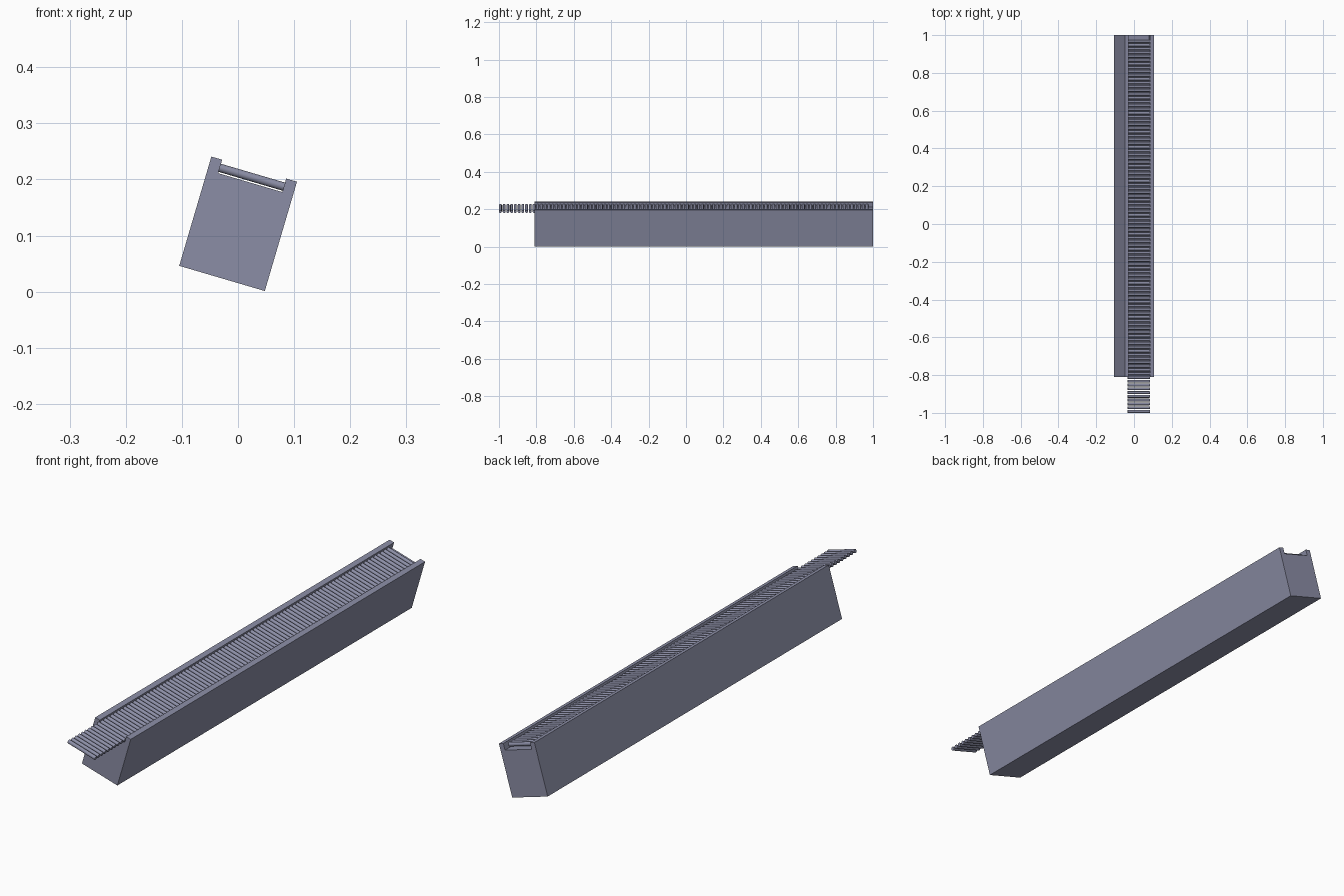
import bpy, bmesh, math
from mathutils import Matrix, Vector

if "Cube" in bpy.data.objects:
    bpy.data.objects.remove(bpy.data.objects["Cube"])

TILT = math.radians(16.4)          # whole conveyor leans sideways about its length
ORIGIN = Vector((-0.0285, 0, 0.0235))
W, H, LIP, FLOOR = 0.159, 0.203, 0.02, 0.178
Y0, Y1 = -0.81, 1.0
PLACE = Matrix.Translation(ORIGIN) @ Matrix.Rotation(TILT, 4, 'Y')

mat = bpy.data.materials.new("slate_grey")
mat.diffuse_color = (0.26, 0.27, 0.38, 1)
mat.use_nodes = True
mat.node_tree.nodes["Principled BSDF"].inputs["Base Color"].default_value = mat.diffuse_color


def finish(name, bm):
    bmesh.ops.transform(bm, matrix=PLACE, verts=bm.verts)
    bmesh.ops.recalc_face_normals(bm, faces=bm.faces)
    me = bpy.data.meshes.new(name)
    bm.to_mesh(me)
    bm.free()
    me.materials.append(mat)
    ob = bpy.data.objects.new(name, me)
    bpy.context.collection.objects.link(ob)
    return ob


# Conveyor bed: block with a shallow trough between two lips
a, b = W / 2, W / 2 - LIP
profile = [(-a, 0), (a, 0), (a, H), (b, H), (b, FLOOR), (-b, FLOOR), (-b, H), (-a, H)]
bm = bmesh.new()
face = bm.faces.new([bm.verts.new((x, Y0, z)) for x, z in profile])
ext = bmesh.ops.extrude_face_region(bm, geom=[face])
bmesh.ops.translate(bm, vec=(0, Y1 - Y0, 0),
                    verts=[v for v in ext["geom"] if isinstance(v, bmesh.types.BMVert)])
finish("conveyor_bed", bm)

# Rollers: a row lying across the trough, running out past the front
R, PITCH, COUNT = 0.0075, 0.02, 99
bm = bmesh.new()
for i in range(COUNT):
    m = Matrix.Translation((0, -1 + R + i * PITCH, 0.188)) @ Matrix.Rotation(math.pi / 2, 4, 'Y')
    bmesh.ops.create_cone(bm, cap_ends=True, segments=16, radius1=R, radius2=R,
                          depth=2 * b + 0.002, matrix=m)
rollers = finish("rollers", bm)
bpy.context.view_layer.objects.active = rollers
rollers.select_set(True)
bpy.ops.object.shade_smooth_by_angle(angle=math.radians(40))
